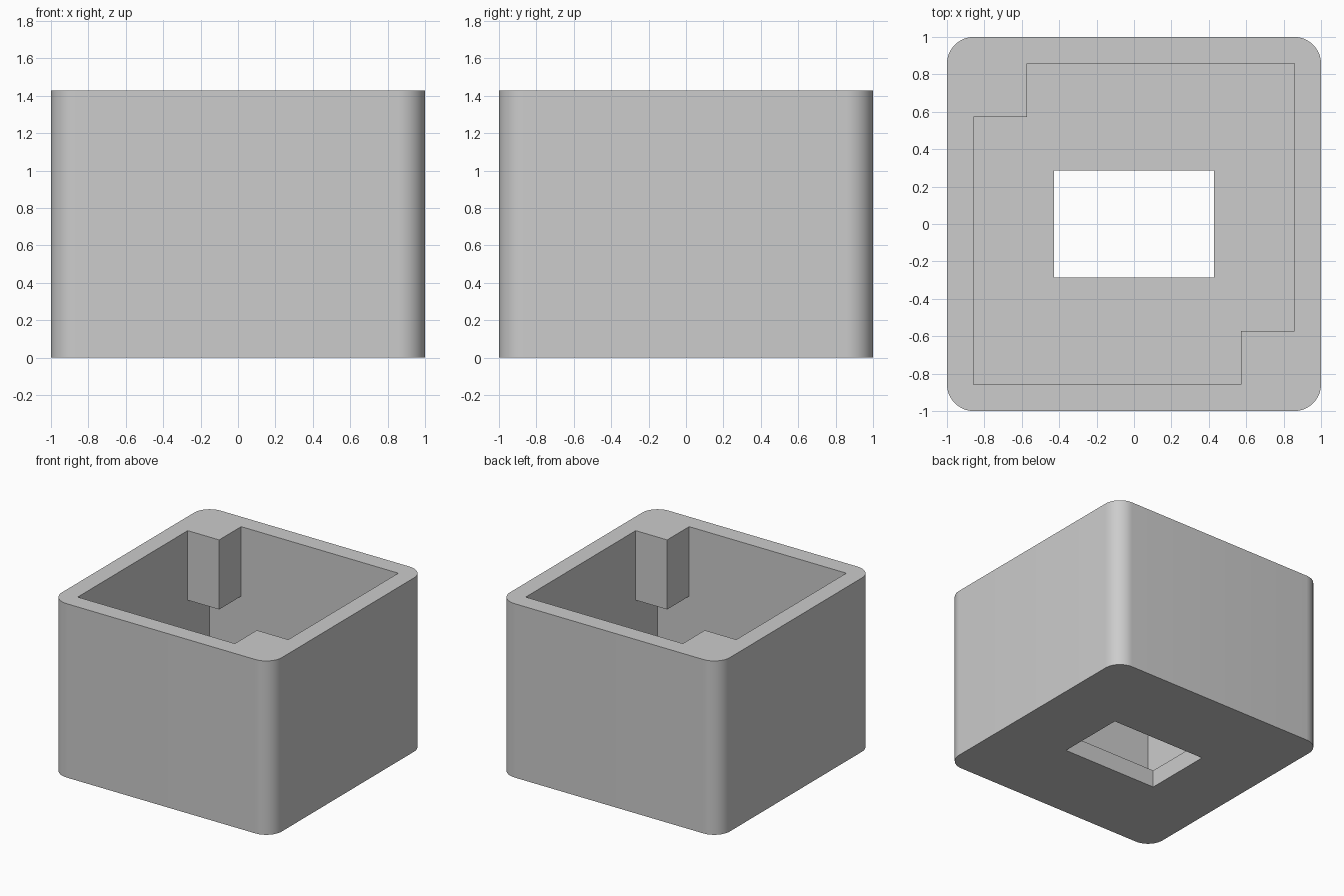
import bpy
import bmesh
from mathutils import Vector

cube = bpy.data.objects.get("Cube")
if cube:
    bpy.data.objects.remove(cube, do_unlink=True)

U = 1 / 7                      # design unit: the case is 14 x 14 x 10 units
HALF, HEIGHT, WALL = 7 * U, 10 * U, U
INNER = HALF - WALL            # half width of the cavity
POST = 4 * U                   # inner corner position of the posts
POST_BOTTOM = 6 * U            # posts hang from the rim down to here

grey = bpy.data.materials.new("plain grey")
grey.use_nodes = True
colour = (0.604, 0.604, 0.604, 1)
grey.diffuse_color = colour
grey.node_tree.nodes["Principled BSDF"].inputs["Base Color"].default_value = colour


def box(name, low, high, radius=0):
    """Box between two corners, with optionally rounded upright edges."""
    low, high = Vector(low), Vector(high)
    bm = bmesh.new()
    bmesh.ops.create_cube(bm, size=1)
    bmesh.ops.scale(bm, vec=high - low, verts=bm.verts)
    bmesh.ops.translate(bm, vec=(low + high) / 2, verts=bm.verts)
    if radius:
        upright = [e for e in bm.edges
                   if abs(e.verts[0].co.z - e.verts[1].co.z) > radius]
        bmesh.ops.bevel(bm, geom=upright, offset=radius, segments=12,
                        profile=0.5, affect='EDGES')
    mesh = bpy.data.meshes.new(name)
    bm.to_mesh(mesh)
    bm.free()
    mesh.materials.append(grey)
    obj = bpy.data.objects.new(name, mesh)
    bpy.context.collection.objects.link(obj)
    return obj


def cut(target, cutter):
    """Subtract the cutter from the target, then remove the cutter."""
    cutter.hide_render = True
    bpy.ops.object.select_all(action='DESELECT')
    bpy.context.view_layer.objects.active = target
    target.select_set(True)
    mod = target.modifiers.new("cut", 'BOOLEAN')
    mod.operation = 'DIFFERENCE'
    mod.solver = 'EXACT'
    mod.object = cutter
    bpy.ops.object.modifier_apply(modifier=mod.name)
    bpy.data.objects.remove(cutter, do_unlink=True)


# Outer case with rounded upright corners
case = box("case", (-HALF, -HALF, 0), (HALF, HALF, HEIGHT), WALL)

# Cavity shape, notched in two opposite corners to leave the hanging posts
cavity = box("cavity", (-INNER, -INNER, WALL), (INNER, INNER, HEIGHT + U))
for s in (-1, 1):
    xs, ys = sorted((s * POST, s * HALF)), sorted((-s * POST, -s * HALF))
    cut(cavity, box("post_notch", (xs[0], ys[0], POST_BOTTOM),
                    (xs[1], ys[1], HEIGHT + 2 * U)))
cut(case, cavity)

# Rectangular opening through the floor
cut(case, box("floor_opening", (-3 * U, -2 * U, -U), (3 * U, 2 * U, 3 * U)))

# Smooth only the rounded corners
bpy.ops.object.select_all(action='DESELECT')
case.select_set(True)
bpy.context.view_layer.objects.active = case
bpy.ops.object.shade_smooth_by_angle(angle=0.5)
